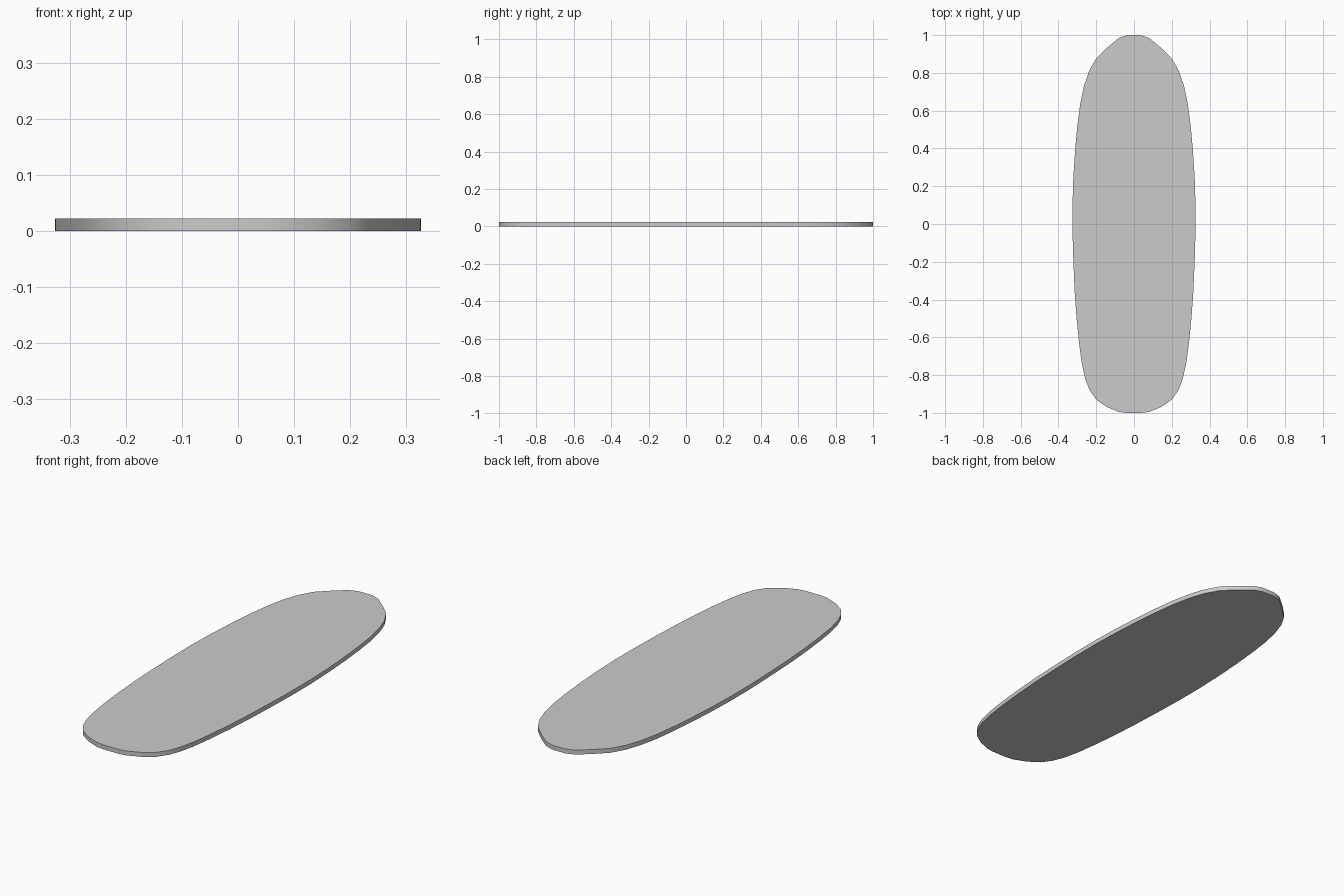
import bpy, bmesh, math

if "Cube" in bpy.data.objects:
    bpy.data.objects.remove(bpy.data.objects["Cube"])

THICK = 0.022

# Right half of the outline, nose (+y) to tail (-y)
half = [(0.035, 1.0), (0.08, 0.985), (0.14, 0.935), (0.20, 0.877), (0.238, 0.81),
        (0.265, 0.73), (0.285, 0.635), (0.30, 0.52), (0.312, 0.39),
        (0.321, 0.25), (0.326, 0.10), (0.3255, -0.05), (0.321, -0.20),
        (0.314, -0.36), (0.304, -0.50), (0.291, -0.63), (0.276, -0.74),
        (0.258, -0.82), (0.235, -0.88), (0.20, -0.93), (0.145, -0.968), (0.08, -0.995), (0.04, -1.0)]
outline = half + [(-x, y) for x, y in reversed(half)]

# Deck: outline extruded to a thin slab
bm = bmesh.new()
face = bm.faces.new([bm.verts.new((x, y, 0)) for x, y in outline])
ext = bmesh.ops.extrude_face_region(bm, geom=[face], use_keep_orig=True)
top = [g for g in ext["geom"] if isinstance(g, bmesh.types.BMVert)]
bmesh.ops.translate(bm, verts=top, vec=(0, 0, THICK))
bmesh.ops.recalc_face_normals(bm, faces=bm.faces)
mesh = bpy.data.meshes.new("board_deck")
bm.to_mesh(mesh)
bm.free()
deck = bpy.data.objects.new("board_deck", mesh)
bpy.context.collection.objects.link(deck)

# Smooth rim, sharp top and bottom edges
bpy.context.view_layer.objects.active = deck
deck.select_set(True)
bpy.ops.object.shade_smooth_by_angle(angle=math.radians(35))
